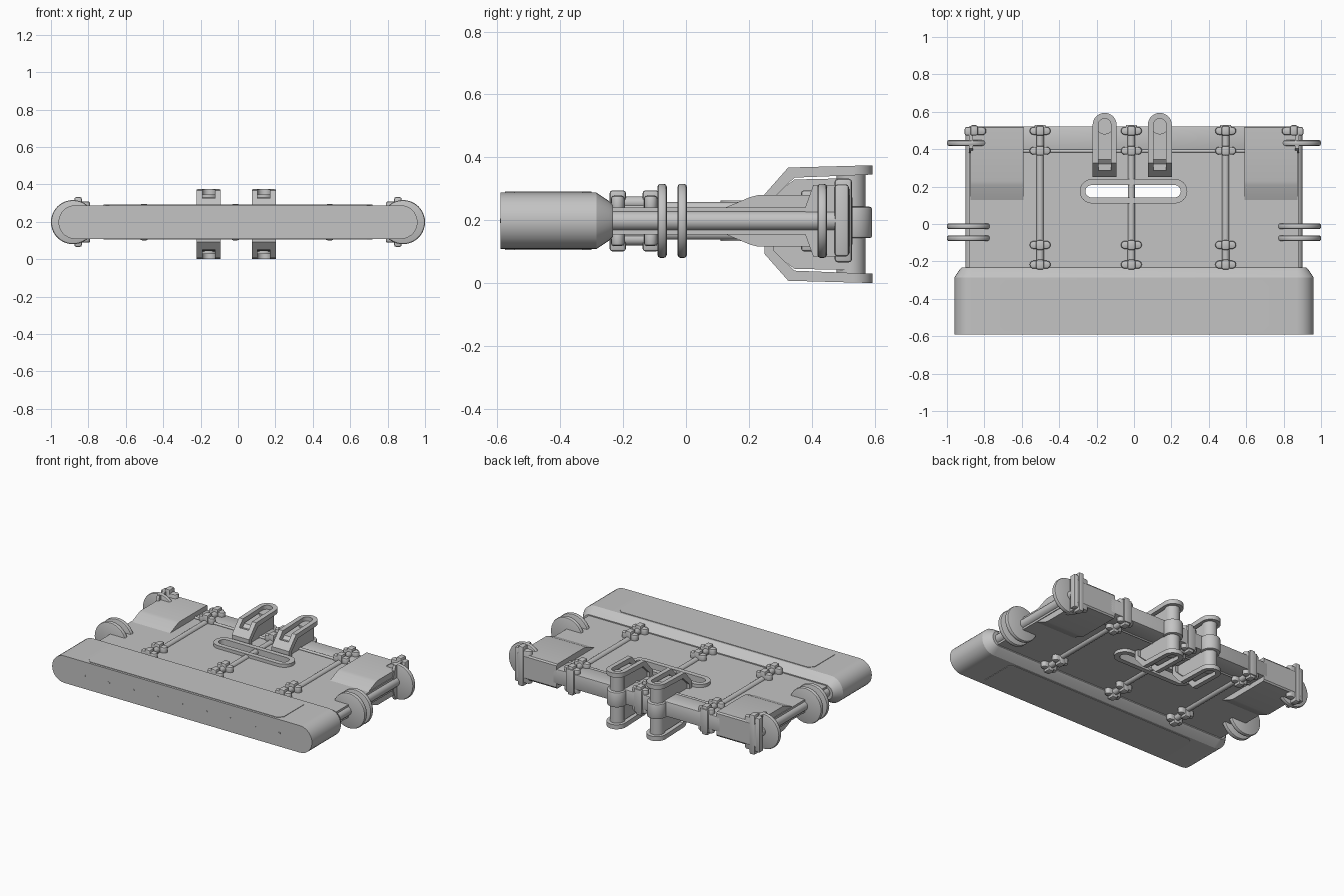
import bpy, bmesh, math
from mathutils import Matrix, Vector

if "Cube" in bpy.data.objects:
    bpy.data.objects.remove(bpy.data.objects["Cube"])

ZC = 0.198  # mid height of the body
grey = bpy.data.materials.new("steel grey")
grey.diffuse_color = (0.55, 0.55, 0.55, 1)
grey.use_nodes = True
grey.node_tree.nodes["Principled BSDF"].inputs["Base Color"].default_value = grey.diffuse_color


def settle(ob):
    """Apply modifiers, then smooth while keeping edges sharp."""
    bpy.ops.object.select_all(action='DESELECT')
    bpy.context.view_layer.objects.active = ob
    ob.select_set(True)
    for m in list(ob.modifiers):
        bpy.ops.object.modifier_apply(modifier=m.name)
    bpy.ops.object.shade_smooth_by_angle(angle=math.radians(32))


def finish(bm, name, bevel=0.0):
    bmesh.ops.recalc_face_normals(bm, faces=bm.faces[:])
    me = bpy.data.meshes.new(name)
    bm.to_mesh(me)
    bm.free()
    me.materials.append(grey)
    ob = bpy.data.objects.new(name, me)
    bpy.context.collection.objects.link(ob)
    if bevel:
        m = ob.modifiers.new("bevel", 'BEVEL')
        m.width, m.segments, m.limit_method = bevel, 2, 'ANGLE'
    settle(ob)
    return ob


def prism(name, pts, axis, a, b, bevel=0.0):
    """Extrude a closed 2D outline along an axis from a to b."""
    def put(p, t):
        return {'x': (t, p[0], p[1]), 'y': (p[0], t, p[1]), 'z': (p[0], p[1], t)}[axis]
    bm = bmesh.new()
    lo = [bm.verts.new(put(p, a)) for p in pts]
    hi = [bm.verts.new(put(p, b)) for p in pts]
    bm.faces.new(lo)
    bm.faces.new(hi)
    n = len(pts)
    for i in range(n):
        bm.faces.new((lo[i], lo[(i + 1) % n], hi[(i + 1) % n], hi[i]))
    return finish(bm, name, bevel)


def box(name, x, y, z, bevel=0.0):
    return prism(name, [(x[0], y[0]), (x[1], y[0]), (x[1], y[1]), (x[0], y[1])], 'z', *z, bevel)


def rod(name, p, q, r, n=20, bevel=0.0):
    p, q = Vector(p), Vector(q)
    d = q - p
    bm = bmesh.new()
    mat = Matrix.Translation((p + q) / 2) @ d.to_track_quat('Z', 'Y').to_matrix().to_4x4()
    bmesh.ops.create_cone(bm, cap_ends=True, segments=n, radius1=r, radius2=r, depth=d.length, matrix=mat)
    return finish(bm, name, bevel)


def stadium(x0, x1, y0, y1, n=12):
    """Pill outline, rounded at both ends of its longer side along x."""
    r, c = (y1 - y0) / 2, (y0 + y1) / 2
    right = [(x1 - r + r * math.sin(i * math.pi / n), c - r * math.cos(i * math.pi / n)) for i in range(n + 1)]
    left = [(x0 + r - r * math.sin(i * math.pi / n), c + r * math.cos(i * math.pi / n)) for i in range(n + 1)]
    return right + left


def boolean(ob, cutter, op):
    m = ob.modifiers.new("cut", 'BOOLEAN')
    m.object, m.operation, m.solver = cutter, op, 'EXACT'
    settle(ob)


def discard(ob):
    bpy.data.objects.remove(ob, do_unlink=True)


# main plate, with a handle hole and rims round the hole
slot = prism("handle_hole_cutter", stadium(-0.26, 0.25, 0.142, 0.208), 'z', 0, 0.4)
plate = box("main_plate", (-0.88, 0.88), (-0.25, 0.51), (ZC - 0.043, ZC + 0.043))
rear = box("rear_rail", (-0.62, 0.62), (0.39, 0.522), (ZC - 0.05, ZC + 0.05), 0.006)
rim = prism("handle_rim", stadium(-0.29, 0.285, 0.11, 0.24), 'z', 0.134, 0.262)
for part in (plate, rim):
    boolean(part, slot, 'DIFFERENCE')
discard(slot)

# front bumper: pill cross-section, chamfered at its back edge
bm = bmesh.new()
rings = []
for y, s in ((-0.59, 0.0), (-0.285, 0.0), (-0.245, 0.027), (-0.232, 0.04)):
    pts = stadium(-0.96 + s, 0.96 - s, 0.108 + s, 0.288 - s, 14)
    rings.append([bm.verts.new((x, y, z)) for x, z in pts])
for a, b in zip(rings, rings[1:]):
    for i in range(len(a)):
        j = (i + 1) % len(a)
        bm.faces.new((a[i], a[j], b[j], b[i]))
bm.faces.new(rings[0])
bm.faces.new(rings[-1])
finish(bm, "front_bumper")

# thin bumper panels, top and bottom, and a row of small studs in front
for z in (0.105, 0.288):
    x, y, c = 0.72, (-0.575, -0.30), 0.03
    outline = [(-x + c, y[0]), (x - c, y[0]), (x, y[0] + c), (x, y[1] - c),
               (x - c, y[1]), (-x + c, y[1]), (-x, y[1] - c), (-x, y[0] + c)]
    prism("bumper_panel", outline, 'z', z, z + 0.003)
for i in range(9):
    x = -0.72 + 0.18 * i
    rod("bumper_stud", (x, -0.592, ZC), (x, -0.588, ZC), 0.007, 8)


def clamp(x, y, s):
    """Rod clamp: a pill-shaped foot with a narrow saddle over the rod."""
    z = lambda h: sorted((ZC + s * 0.03, ZC + s * h))
    box("clamp_saddle", (x - 0.021, x + 0.021), (y - 0.026, y + 0.026), z(0.097), 0.009)
    prism("clamp_foot", stadium(x - 0.056, x + 0.056, y - 0.021, y + 0.021, 8), 'z', *z(0.08), 0.009)


# lengthwise tie rods, their clamps and bridges on both faces
for x in (-0.502, -0.014, 0.49):
    for s in (-1, 1):
        z = ZC + s * 0.041
        rod("tie_rod", (x, -0.23, z), (x, 0.51, z), 0.019, 16)
        for y in (-0.217, -0.112, 0.392, 0.498):
            clamp(x, y, s)
        for y in (-0.165, 0.445):
            rod("clamp_bridge", (x, y - 0.05, ZC + s * 0.058), (x, y + 0.05, ZC + s * 0.058), 0.02, 16)
    box("rear_clamp_strap", (x - 0.03, x + 0.03), (0.50, 0.53), (0.12, 0.276), 0.006)
for s in (-1, 1):
    rod("cross_rod", (-0.6, 0.39, ZC + s * 0.047), (0.6, 0.39, ZC + s * 0.047), 0.009, 12)

# sides: axle rod, wheels, rear block and end clamp
block = [(0.12, 0.238), (0.205, 0.274), (0.23, 0.28), (0.515, 0.28), (0.522, 0.27),
         (0.522, 0.126), (0.515, 0.116), (0.23, 0.116), (0.205, 0.122), (0.12, 0.158)]
lug = [(0.38, 0.153), (0.405, 0.084), (0.497, 0.084), (0.521, 0.116),
       (0.521, 0.28), (0.497, 0.312), (0.405, 0.312), (0.38, 0.243)]
for m in (-1, 1):
    rod("side_axle", (m * 0.87, -0.25, ZC), (m * 0.87, 0.48, ZC), 0.031, 24)
    for y in (-0.076, -0.012, 0.433):
        rod("wheel", (m * 0.882, y - 0.015, ZC), (m * 0.882, y + 0.015, ZC), 0.118, 40, 0.01)
    prism("rear_block", block, 'x', *sorted((m * 0.59, m * 0.875)))
    prism("end_lug", lug, 'x', *sorted((m * 0.862, m * 0.882)))
    box("end_clamp_bar", sorted((m * 0.865, m * 0.905)), (0.473, 0.518), (0.085, 0.314), 0.009)
    box("end_clamp_plate", sorted((m * 0.835, m * 0.875)), (0.473, 0.528), (0.066, 0.332), 0.01)
    prism("end_clamp_foot", stadium(*sorted((m * 0.79, m * 0.905)), 0.475, 0.52, 8), 'z', 0.088, 0.308, 0.01)

# rear hooks: sloped brackets above and below, joined by an upright post
HC = 0.1875
for x in (-0.157, 0.138):
    w = 0.064
    arc = [(x + w * math.cos(i * math.pi / 16), 0.53 + w * math.sin(i * math.pi / 16)) for i in range(17)]
    outline = prism("hook_outline_cutter", [(x - w - 0.001, 0.24), (x + w + 0.001, 0.24)] + arc, 'z', -0.01, 0.4)
    for s in (-1, 1):
        Z = lambda h: HC + s * h
        flange = [(0.25, Z(0.04)), (0.25, Z(0.095)), (0.325, Z(0.18)), (0.60, Z(0.1875)),
                  (0.60, Z(0.158)), (0.345, Z(0.148)), (0.28, Z(0.085)), (0.28, Z(0.04))]
        hook = prism("hook_bracket", flange, 'x', x - w, x + w)
        groove = prism("hook_groove_cutter", [(x - 0.034, 0.287), (x + 0.034, 0.287)] +
                       [(x + (p[0] - x) * 0.53, 0.53 + (p[1] - 0.53) * 0.53) for p in arc],
                       'z', *sorted((Z(0.125), Z(0.21))))
        boolean(hook, outline, 'INTERSECT')
        boolean(hook, groove, 'DIFFERENCE')
        discard(groove)
        web = [(0.275, Z(0.04)), (0.275, Z(0.082)), (0.318, Z(0.122)), (0.345, Z(0.142)),
               (0.52, Z(0.146)), (0.52, Z(0.04))]
        prism("hook_web", web, 'x', x - 0.046, x + 0.046)
    discard(outline)
    rod("hook_post", (x, 0.525, 0.028), (x, 0.525, 0.347), 0.046, 28)
    rod("hook_post_collar", (x, 0.53, 0.143), (x, 0.53, 0.243), 0.062, 28, 0.008)
